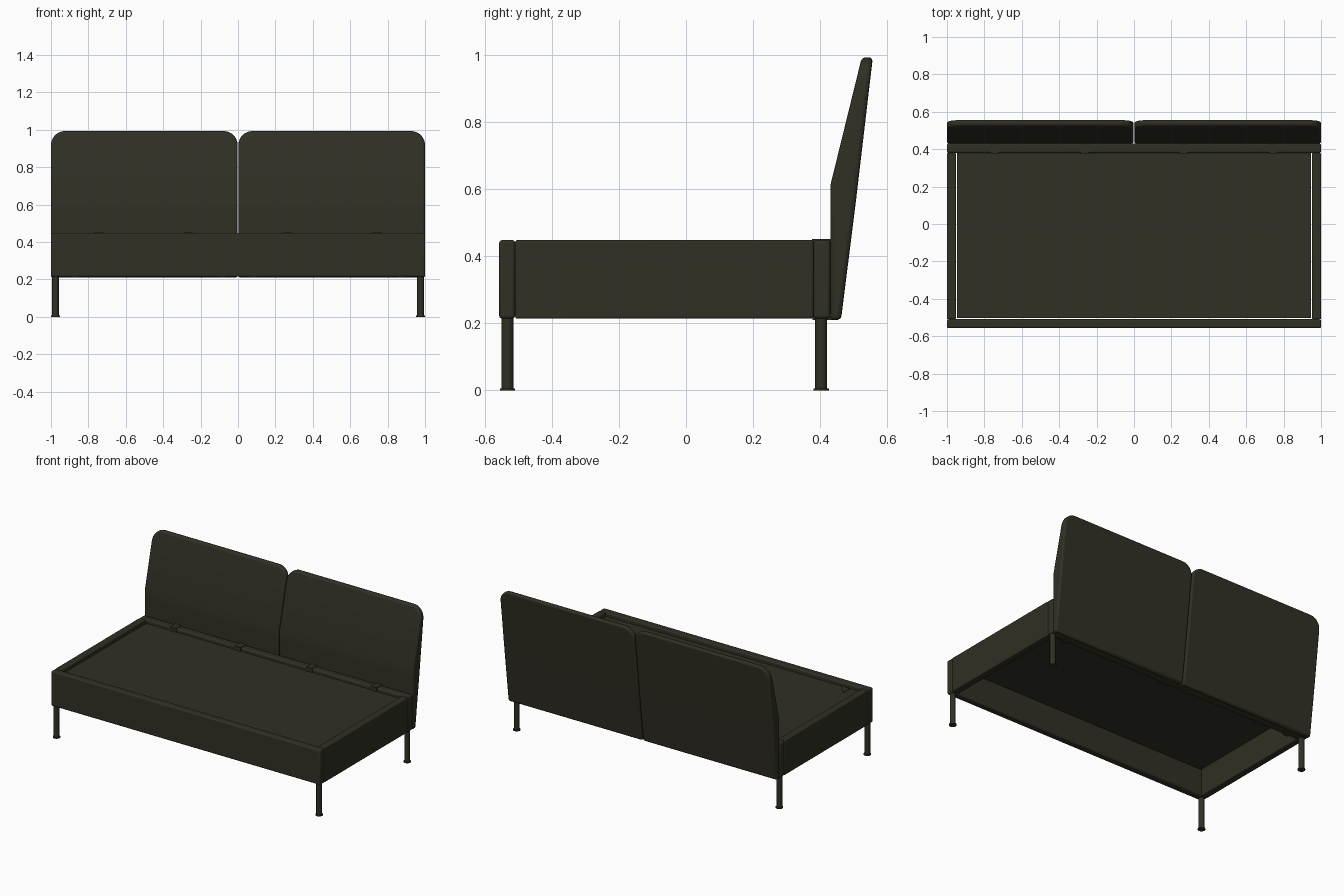
import bpy, bmesh, math

cube = bpy.data.objects.get("Cube")
if cube:
    bpy.data.objects.remove(cube)

olive = bpy.data.materials.new("dark olive fabric")
olive.use_nodes = True
olive.diffuse_color = (0.030, 0.029, 0.018, 1)
bsdf = next(n for n in olive.node_tree.nodes if n.type == 'BSDF_PRINCIPLED')
bsdf.inputs["Base Color"].default_value = olive.diffuse_color


def finish(name, bm, bevel=0.0):
    """Turn a bmesh into a softly bevelled object."""
    bmesh.ops.recalc_face_normals(bm, faces=bm.faces)
    mesh = bpy.data.meshes.new(name)
    bm.to_mesh(mesh)
    bm.free()
    mesh.materials.append(olive)
    ob = bpy.data.objects.new(name, mesh)
    bpy.context.collection.objects.link(ob)
    if bevel:
        mod = ob.modifiers.new("soft edges", 'BEVEL')
        mod.width, mod.segments = bevel, 3
        mod.limit_method, mod.angle_limit = 'ANGLE', math.radians(40)
    bpy.ops.object.select_all(action='DESELECT')
    ob.select_set(True)
    bpy.context.view_layer.objects.active = ob
    bpy.ops.object.shade_smooth_by_angle(angle=math.radians(35))
    return ob


def box(name, x, y, z, bevel=0.0):
    bm = bmesh.new()
    bmesh.ops.create_cube(bm, size=1)
    for v in bm.verts:
        v.co = [lo + (c + 0.5) * (hi - lo) for c, (lo, hi) in zip(v.co, (x, y, z))]
    return finish(name, bm, bevel)


def lerp_profile(points, z):
    """Depth y at height z along a (z, y) profile."""
    for (z0, y0), (z1, y1) in zip(points, points[1:]):
        if z <= z1:
            return y0 + (y1 - y0) * (z - z0) / (z1 - z0)
    return points[-1][1]


def back_cushion(name, x0, x1):
    bottom, top, r = 0.21, 0.993, 0.075
    front = [(bottom, 0.43), (0.61, 0.43), (top, 0.524)]
    back = [(bottom, 0.462), (0.56, 0.506), (top, 0.557)]
    # outline with rounded top corners
    outline = [(x0, bottom), (x1, bottom)]
    for cx, start in ((x1 - r, 0), (x0 + r, 90)):
        for i in range(9):
            a = math.radians(start + i * 90 / 8)
            outline.append((cx + r * math.cos(a), top - r + r * math.sin(a)))
    bm = bmesh.new()
    bm.faces.new([bm.verts.new((x, 0, z)) for x, z in outline])
    # crease rows where the profile bends
    for z in (0.56, 0.61):
        bmesh.ops.bisect_plane(bm, geom=bm.verts[:] + bm.edges[:] + bm.faces[:],
                               plane_co=(0, 0, z), plane_no=(0, 0, 1))
    front_verts = bm.verts[:]
    ext = bmesh.ops.extrude_face_region(bm, geom=bm.faces[:], use_keep_orig=True)
    for v in ext["geom"]:
        if isinstance(v, bmesh.types.BMVert):
            v.co.y = lerp_profile(back, v.co.z)
    for v in front_verts:
        v.co.y = lerp_profile(front, v.co.z)
    return finish(name, bm, 0.012)


def leg(name, x, y):
    bm = bmesh.new()
    for radius, lo, hi in ((0.018, 0.004, 0.225), (0.023, 0, 0.006)):
        new = bmesh.ops.create_cone(bm, cap_ends=True, segments=24,
                                    radius1=radius, radius2=radius, depth=hi - lo)
        bmesh.ops.translate(bm, verts=new["verts"], vec=(x, y, (lo + hi) / 2))
    return finish(name, bm)


# upholstered frame
rail_z = (0.214, 0.448)
box("front_rail", (-1, 1), (-0.557, -0.509), rail_z, 0.009)
box("rear_rail", (-1, 1), (0.38, 0.43), rail_z, 0.009)
box("right_rail", (-1, -0.952), (-0.509, 0.38), rail_z, 0.006)
box("left_rail", (0.952, 1), (-0.509, 0.38), rail_z, 0.006)

# sleeping platform inside the frame
box("platform", (-0.947, 0.945), (-0.502, 0.383), (0.392, 0.425))

# corner pull tab on the platform
bm = bmesh.new()
tab = bm.faces.new([bm.verts.new(p) for p in
                    ((-0.87, -0.43, 0.428), (-0.87, -0.50, 0.428), (-0.80, -0.50, 0.428))])
ext = bmesh.ops.extrude_face_region(bm, geom=[tab], use_keep_orig=True)
bmesh.ops.translate(bm, vec=(0, 0, -0.006),
                    verts=[v for v in ext["geom"] if isinstance(v, bmesh.types.BMVert)])
finish("corner_tab", bm)

# backrest
back_cushion("right_back_cushion", -1, -0.002)
back_cushion("left_back_cushion", 0.002, 1)

# legs, and clips holding the cushions to the rear rail
for side, s in (("right", -1), ("left", 1)):
    leg(f"{side}_front_leg", s * 0.976, -0.532)
    leg(f"{side}_rear_leg", s * 0.976, 0.403)
    for place, x in (("inner", 0.265), ("outer", 0.745)):
        box(f"{side}_{place}_top_clip", (s * x - 0.022, s * x + 0.022),
            (0.375, 0.435), (0.425, 0.452))
    for place, x in (("inner", 0.085), ("outer", 0.87)):
        box(f"{side}_{place}_bottom_clip", (s * x - 0.02, s * x + 0.02),
            (0.377, 0.445), (0.21, 0.222))
